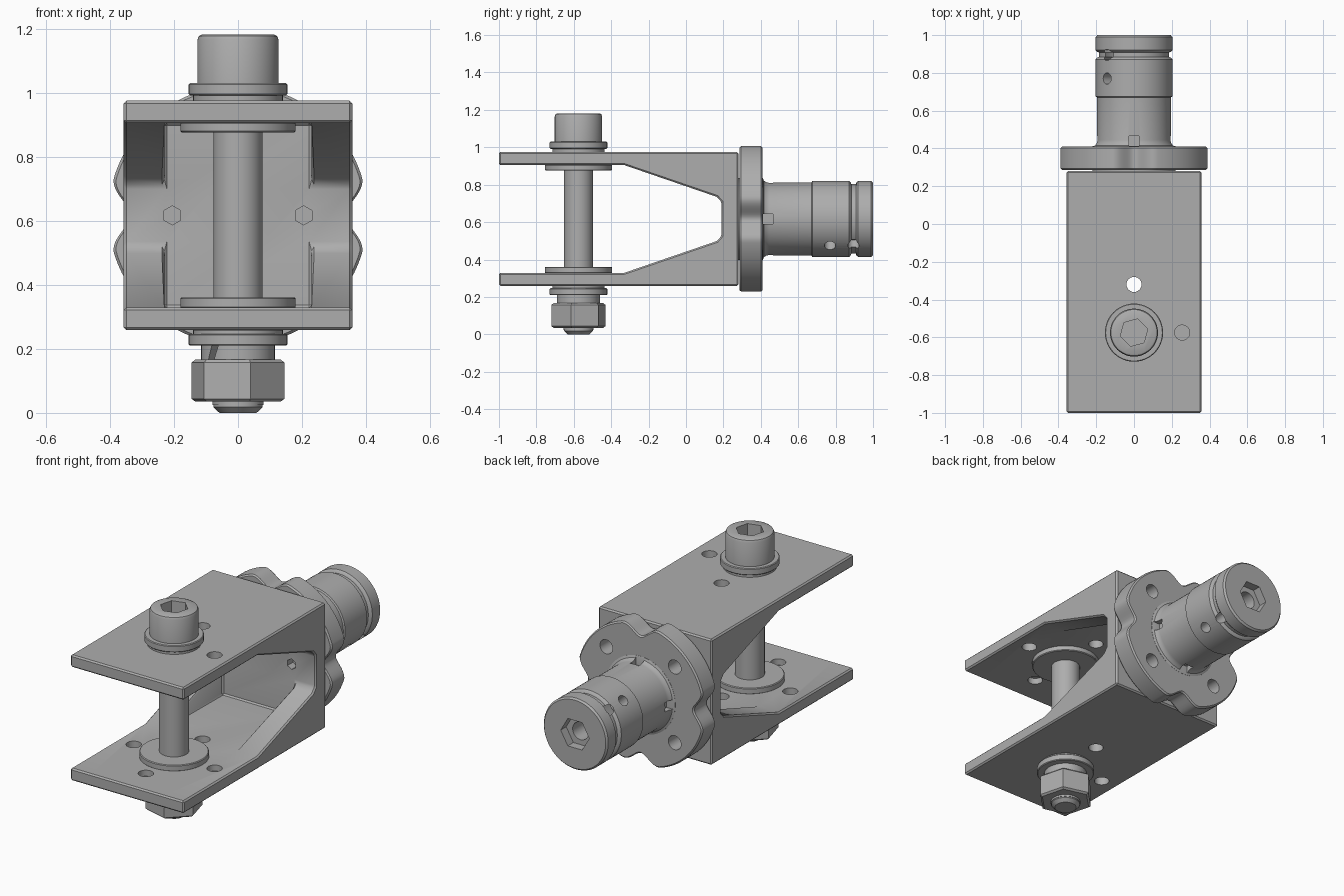
import bpy, bmesh, math
from mathutils import Matrix

if "Cube" in bpy.data.objects:
    bpy.data.objects.remove(bpy.data.objects["Cube"], do_unlink=True)

steel = bpy.data.materials.new("steel grey")
steel.use_nodes = True
GREY = (0.42, 0.42, 0.42, 1)
steel.diffuse_color = GREY
steel.node_tree.nodes["Principled BSDF"].inputs["Base Color"].default_value = GREY

ZC = 0.617            # height of the central axis
BY = -0.575           # bolt position along the arms


def ngon(r, n=48, turn=0, a=0, b=0):
    """Regular polygon centred on (a, b)."""
    return [(a + r * math.cos(math.radians(turn) + math.tau * i / n),
             b + r * math.sin(math.radians(turn) + math.tau * i / n)) for i in range(n)]


def loft(name, sections, axis='z'):
    """Closed solid through (outline, height) sections along an axis."""
    place = {'z': lambda p, h: (p[0], p[1], h),
             'y': lambda p, h: (p[0], h, p[1]),
             'x': lambda p, h: (h, p[0], p[1])}[axis]
    bm = bmesh.new()
    rings = [[bm.verts.new(place(p, h)) for p in pts] for pts, h in sections]
    for r0, r1 in zip(rings, rings[1:]):
        for i in range(len(r0)):
            j = (i + 1) % len(r0)
            bm.faces.new((r0[i], r0[j], r1[j], r1[i]))
    bm.faces.new(rings[0])
    bm.faces.new(rings[-1])
    bmesh.ops.recalc_face_normals(bm, faces=bm.faces)
    mesh = bpy.data.meshes.new(name)
    bm.to_mesh(mesh)
    bm.free()
    mesh.materials.append(steel)
    ob = bpy.data.objects.new(name, mesh)
    bpy.context.collection.objects.link(ob)
    return ob


def prism(name, pts, lo, hi, axis='z'):
    return loft(name, [(pts, lo), (pts, hi)], axis)


def turned(name, profile, axis='z', a=0, b=0, n=48):
    """Turned part from (radius, height) pairs."""
    return loft(name, [(ngon(r, n, 0, a, b), h) for r, h in profile], axis)


def box(x0, x1, y0, y1, z0, z1):
    return prism("cutter", [(x0, y0), (x1, y0), (x1, y1), (x0, y1)], z0, z1)


def apply(ob, mod):
    bpy.context.view_layer.objects.active = ob
    bpy.ops.object.modifier_apply(modifier=mod.name)


def cut(ob, cutters):
    for c in cutters:
        m = ob.modifiers.new("cut", 'BOOLEAN')
        m.operation, m.solver, m.object = 'DIFFERENCE', 'EXACT', c
        apply(ob, m)
        bpy.data.objects.remove(c, do_unlink=True)


def bevel(ob, width):
    m = ob.modifiers.new("bevel", 'BEVEL')
    m.width, m.segments, m.limit_method = width, 1, 'ANGLE'
    m.angle_limit = math.radians(40)
    apply(ob, m)


def smooth(ob):
    bpy.ops.object.select_all(action='DESELECT')
    ob.select_set(True)
    bpy.context.view_layer.objects.active = ob
    bpy.ops.object.shade_smooth_by_angle(angle=math.radians(30))


# Fork bracket: side profile extruded across, with the space between cheeks removed
half = [(0.28, 0.358), (-1, 0.358), (-1, 0.288), (-0.33, 0.288), (0.165, 0.118), (0.19, 0.09)]
side = half + [(y, -z) for y, z in reversed(half)]
bracket = prism("fork_bracket", [(y, ZC + z) for y, z in side], -0.357, 0.357, 'x')
cut(bracket, [box(-0.23, 0.23, -1.1, 0.19, 0.329, 0.905)])
bevel(bracket, 0.008)
holes = []
for x, y in ((0, 0.255), (0.255, 0), (-0.255, 0), (0, -0.255)):
    top_open = (x, y) in ((0, 0.255), (0.255, 0))
    low_open = (x, y) in ((0, 0.255), (-0.255, 0))
    pts = ngon(0.04, 24, 0, x, BY + y)
    holes.append(prism("cutter", pts, 0.85, 1.1 if top_open else 0.94))
    holes.append(prism("cutter", pts, 0.2 if low_open else 0.295, 0.4))
for s in (-1, 1):
    holes.append(prism("cutter", ngon(0.03, 6, 30, s * 0.205, ZC), 0.15, 0.24, 'y'))
cut(bracket, holes)
smooth(bracket)

# Bolt: shank and socket head
shank = turned("bolt_shank", [(0.058, 0), (0.077, 0.018), (0.077, 1.03)], b=BY)
head = turned("bolt_head", [(0.127, 1.0), (0.127, 1.165), (0.122, 1.177), (0.112, 1.182)], b=BY)
cut(head, [prism("cutter", ngon(0.075, 6, 15, 0, BY), 1.08, 1.3)])

# Washers above, between and below the arms
for name, r, lo, hi in (("upper_seal", 0.14, 0.97, 0.998), ("upper_washer", 0.154, 0.992, 1.03),
                        ("upper_thrust_washer", 0.18, 0.876, 0.908),
                        ("lower_thrust_washer", 0.18, 0.326, 0.361),
                        ("lower_seal", 0.14, 0.235, 0.262), ("lower_washer", 0.154, 0.21, 0.247)):
    smooth(turned(name, [(r - 0.004, lo), (r, lo + 0.004), (r, hi - 0.004), (r - 0.004, hi)], b=BY))

# Split spring washer
spring = turned("spring_washer", [(0.115, 0.16), (0.115, 0.213)], b=BY)
slit = box(-0.012, 0.012, -0.06, 0.06, -0.1, 0.1)
slit.data.transform(Matrix.Translation((-0.085, BY - 0.09, 0.187)) @ Matrix.Rotation(math.radians(-45), 4, 'Z')
                    @ Matrix.Rotation(math.radians(20), 4, 'Y'))
cut(spring, [slit])

# Hex nut and threaded collar below it
nut = loft("hex_nut", [(ngon(r, 6, 45, 0, BY), z) for r, z in
                       ((0.138, 0.035), (0.15, 0.044), (0.15, 0.157), (0.138, 0.167))])
collar = turned("nut_collar", [(0.08, 0.024), (0.08, 0.04)], b=BY)


# Four-lobed flange with scallops between the lobes
def lobe_radius(deg):
    d = abs((deg + 45) % 90 - 45)
    return 0.405 - (0.035 * (1 + math.cos(math.pi * d / 17)) if d < 17 else 0)


def lobes(inset):
    return [((lobe_radius(a) - inset) * math.cos(math.radians(a)),
             ZC + (lobe_radius(a) - inset) * math.sin(math.radians(a))) for a in range(0, 360, 2)]


flange = loft("flange", [(lobes(0.008), 0.287), (lobes(0), 0.295),
                         (lobes(0), 0.402), (lobes(0.008), 0.41)], 'y')
corners = [math.radians(a) for a in (45, 135, 225, 315)]
cut(flange, [prism("cutter", ngon(0.04, 24, 0, 0.305 * math.cos(a), ZC + 0.305 * math.sin(a)),
                   0.2, 0.5, 'y') for a in corners])

# Hub spigot with base fillet, step, groove and end collar
hub = turned("hub_spigot", [(0.22, 0.275), (0.22, 0.411), (0.207, 0.416), (0.198, 0.43), (0.195, 0.445),
                            (0.195, 0.67), (0.203, 0.675), (0.203, 0.872), (0.196, 0.88),
                            (0.186, 0.884), (0.186, 0.908), (0.196, 0.912), (0.203, 0.92),
                            (0.203, 0.99), (0.194, 1.0)], 'y', b=ZC, n=64)
cuts = [prism("cutter", ngon(0.09, 6, 0, 0, ZC), 0.95, 1.1, 'y'),
        prism("cutter", ngon(0.05, 24, 0, 0, ZC), 0.8, 1.1, 'y')]
for k in range(4):      # key slots at the base
    c = box(0.165, 0.3, 0.412, 0.465, -0.027, 0.027)
    c.data.transform(Matrix.Translation((0, 0, ZC)) @ Matrix.Rotation(k * math.pi / 2, 4, 'Y'))
    cuts.append(c)
for y in (0.77, 0.895):  # cross holes on two opposite sides
    for a in (45, 225):
        c = prism("cutter", ngon(0.03, 20), 0.13, 0.3)
        c.data.transform(Matrix.Translation((0, y, ZC)) @ Matrix.Rotation(math.radians(a - 90), 4, 'Y'))
        cuts.append(c)
cut(hub, cuts)

for ob in (shank, head, spring, collar, flange, hub):
    smooth(ob)
